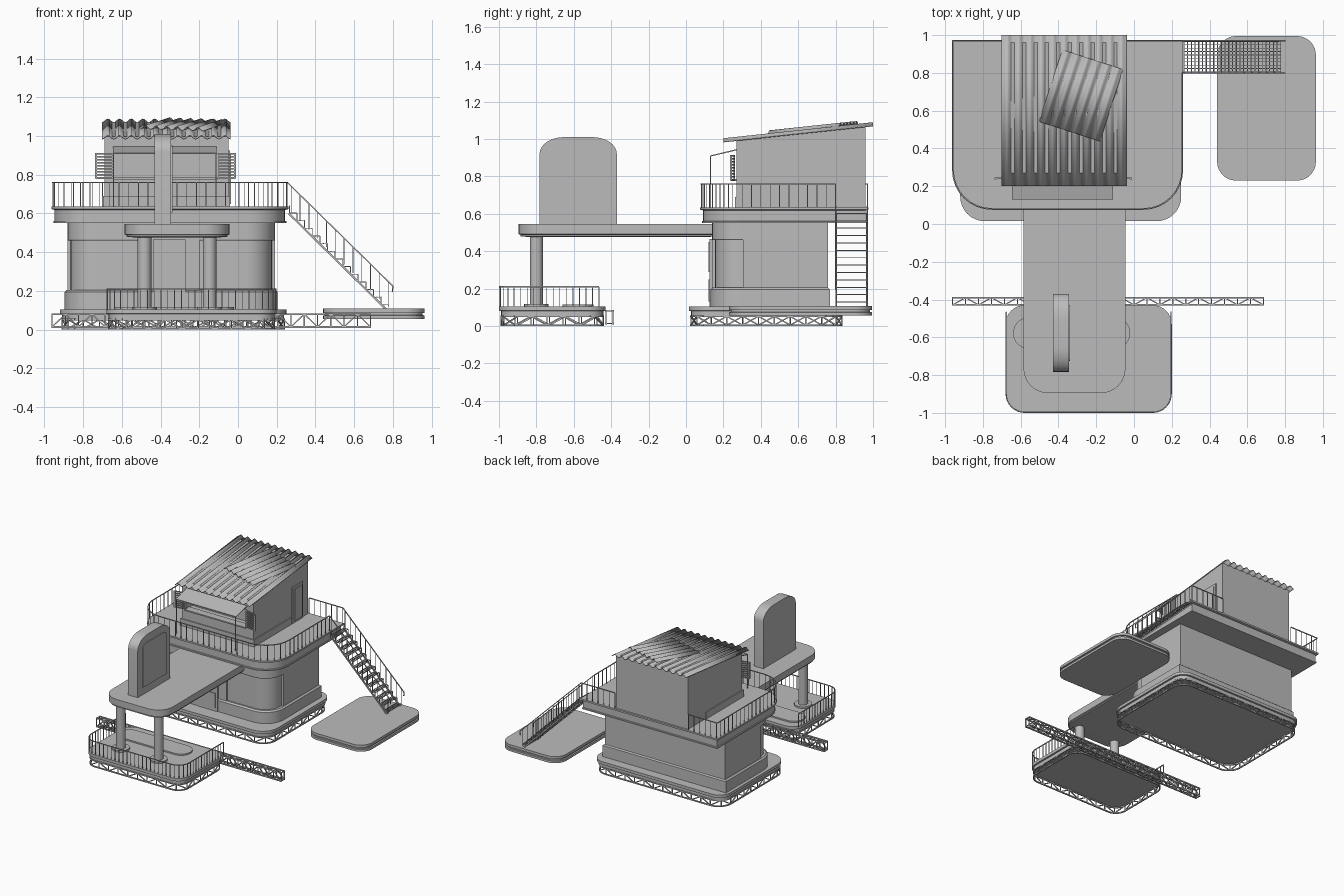
import bpy, bmesh, math
from mathutils import Vector, Matrix

if "Cube" in bpy.data.objects:
    bpy.data.objects.remove(bpy.data.objects["Cube"])

grey = bpy.data.materials.new("plain_grey")
grey.diffuse_color = (0.5, 0.5, 0.5, 1)
grey.use_nodes = True
grey.node_tree.nodes["Principled BSDF"].inputs["Base Color"].default_value = grey.diffuse_color


def finish(name, bm, smooth=False):
    bmesh.ops.recalc_face_normals(bm, faces=bm.faces)
    me = bpy.data.meshes.new(name)
    bm.to_mesh(me)
    bm.free()
    me.materials.append(grey)
    ob = bpy.data.objects.new(name, me)
    bpy.context.collection.objects.link(ob)
    if smooth:
        bpy.ops.object.select_all(action='DESELECT')
        ob.select_set(True)
        bpy.context.view_layer.objects.active = ob
        bpy.ops.object.shade_smooth_by_angle(angle=math.radians(30))
    return ob


def outline(x0, x1, y0, y1, rf, rb, inset=0, n=8):
    """Rectangle with rounded front (rf) and back (rb) corners, counter-clockwise."""
    pts = []
    for cx, cy, sx, sy, r, a0 in ((x0, y0, 1, 1, rf, 180), (x1, y0, -1, 1, rf, 270),
                                  (x1, y1, -1, -1, rb, 0), (x0, y1, 1, -1, rb, 90)):
        cx, cy = cx + sx * inset, cy + sy * inset
        if r == 0:
            pts.append((cx, cy))
            continue
        r = max(r - inset, 0.002)
        for i in range(n + 1):
            a = math.radians(a0 + 90 * i / n)
            pts.append((cx + sx * r + r * math.cos(a), cy + sy * r + r * math.sin(a)))
    return pts


def slab(name, rect, rf, rb, profile):
    """Stack of outlines; profile is a list of (inset, z) from bottom to top."""
    bm = bmesh.new()
    rings = [[bm.verts.new((x, y, z)) for x, y in outline(*rect, rf, rb, i)] for i, z in profile]
    for a, b in zip(rings, rings[1:]):
        for k in range(len(a)):
            j = (k + 1) % len(a)
            bm.faces.new((a[k], a[j], b[j], b[k]))
    bm.faces.new(rings[0])
    bm.faces.new(rings[-1])
    return finish(name, bm, True)


def box(bm, x0, x1, y0, y1, z0, z1):
    m = Matrix.Translation(((x0 + x1) / 2, (y0 + y1) / 2, (z0 + z1) / 2))
    bmesh.ops.create_cube(bm, size=1, matrix=m @ Matrix.Diagonal((x1 - x0, y1 - y0, z1 - z0, 1)))


def boxes(name, *dims):
    bm = bmesh.new()
    for d in dims:
        box(bm, *d)
    return finish(name, bm)


def bar(bm, a, b, w):
    a, b = Vector(a), Vector(b)
    d = b - a
    m = Matrix.Translation((a + b) / 2) @ d.to_track_quat('Z', 'Y').to_matrix().to_4x4()
    bmesh.ops.create_cube(bm, size=1, matrix=m @ Matrix.Diagonal((w, w, d.length, 1)))


def side_prism(name, pts, x0, x1, smooth=False):
    """Extrude a (y, z) outline along x."""
    bm = bmesh.new()
    f = bm.faces.new([bm.verts.new((x0, y, z)) for y, z in pts])
    r = bmesh.ops.extrude_face_region(bm, geom=[f])
    bmesh.ops.translate(bm, vec=(x1 - x0, 0, 0), verts=[v for v in r['geom'] if isinstance(v, bmesh.types.BMVert)])
    return finish(name, bm, smooth)


def resample(pts, step):
    pts = [Vector(p) for p in pts]
    lens = [(b - a).length for a, b in zip(pts, pts[1:])]
    total = sum(lens)
    n = max(1, round(total / step))
    out = []
    for i in range(n + 1):
        d = total * i / n
        for a, b, l in zip(pts, pts[1:], lens):
            if d <= l + 1e-6:
                out.append(a.lerp(b, min(d / l, 1)))
                break
            d -= l
    return out


def railing(name, path, z0, z1, step=0.05):
    bm = bmesh.new()
    for a, b in zip(path, path[1:]):
        bar(bm, (*a, z1), (*b, z1), 0.006)
    for p in resample(path, step):
        bar(bm, (*p, z0), (*p, z1), 0.004)
    finish(name, bm)


def truss_ring(name, rect, r):
    loop = outline(*rect, r, r, 0.012)
    loop.append(loop[0])
    bm = bmesh.new()
    for z in (0.005, 0.052):
        for a, b in zip(loop, loop[1:]):
            bar(bm, (*a, z), (*b, z), 0.009)
    pts = resample(loop, 0.085)
    for i, (a, b) in enumerate(zip(pts, pts[1:])):
        za, zb = (0.005, 0.052) if i % 2 else (0.052, 0.005)
        bar(bm, (*a, za), (*b, zb), 0.007)
        bar(bm, (*a, 0.005), (*a, 0.052), 0.006)
    finish(name, bm)


# Ground platforms with truss rims
base = [(0.012, 0.055), (0.012, 0.08), (0, 0.082), (0, 0.105)]
main_rect, front_rect = (-0.92, 0.25, 0.015, 0.845), (-0.68, 0.2, -1.0, -0.43)
slab("main_base", main_rect, 0.13, 0.1, base)
truss_ring("main_base_truss", main_rect, 0.12)
slab("front_base", front_rect, 0.1, 0.1, base)
truss_ring("front_base_truss", front_rect, 0.1)
slab("stair_landing", (0.44, 0.963, 0.23, 0.995), 0.1, 0.1,
     [(0, 0.055), (0, 0.073), (0.01, 0.075), (0.01, 0.085), (0, 0.087), (0, 0.108)])

# Ground floor with recessed corner windows and a door
body = (-0.88, 0.19, 0.14, 0.76)
slab("body_skirt", (-0.895, 0.205, 0.13, 0.77), 0.16, 0, [(0, 0.1), (0, 0.195), (0.012, 0.205)])
slab("body_window_band", body, 0.15, 0, [(0.015, 0.2), (0.015, 0.465)])
slab("body_upper_band", body, 0.15, 0, [(0.003, 0.46), (0, 0.465), (0, 0.56)])
boxes("body_walls", (-0.88, 0.19, 0.305, 0.76, 0.2, 0.465), (-0.51, -0.44, 0.14, 0.3, 0.2, 0.465),
      (-0.27, -0.2, 0.14, 0.3, 0.2, 0.465))
boxes("front_door", (-0.44, -0.27, 0.125, 0.16, 0.105, 0.465), (-0.42, -0.29, 0.119, 0.127, 0.29, 0.45),
      (-0.42, -0.29, 0.119, 0.127, 0.13, 0.25))

# Upper deck and walkway
deck = (-0.963, 0.26, 0.075, 0.975)
slab("upper_deck", deck, 0.21, 0,
     [(0.01, 0.55), (0.01, 0.56), (0.016, 0.562), (0.016, 0.618), (0, 0.622), (0, 0.635)])
slab("walkway", (-0.585, -0.045, -0.895, 0.17), 0.13, 0,
     [(0.05, 0.476), (0.01, 0.48), (0.01, 0.488), (0, 0.492), (0, 0.545)])
o = outline(*deck, 0.21, 0, 0.006)
arc = o[:-2]
railing("deck_railing", [(-0.70, 0.969), o[-1]] + arc + [(0.254, 0.8)], 0.635, 0.76)
railing("deck_back_railing", [(0.254, 0.969), (-0.045, 0.969)], 0.635, 0.76)
o = outline(*front_rect, 0.1, 0, 0.004)
railing("front_base_railing", [(-0.676, -0.465)] + o[:-2] + [(0.196, -0.465)], 0.105, 0.21, 0.035)

# Columns and floor pads
for x, side in ((-0.483, "left"), (-0.147, "right")):
    bm = bmesh.new()
    for r, z0, z1 in ((0.035, 0.1, 0.485), (0.065, 0.1, 0.118)):
        bmesh.ops.create_cone(bm, cap_ends=True, segments=24, radius1=r, radius2=r, depth=z1 - z0,
                              matrix=Matrix.Translation((x, -0.8, (z0 + z1) / 2)))
    finish(side + "_column", bm, True)
slab("floor_pad", (-0.64, -0.02, -0.66, -0.495), 0.082, 0.082, [(0, 0.1), (0, 0.116)])

# Upright panel with rounded top and an inset screen


def arch(y0, y1, z0, z1, ry, rz):
    pts = [(y0, z0), (y1, z0)]
    for cy, a0 in ((y1 - ry, 0), (y0 + ry, 90)):
        for i in range(9):
            a = math.radians(a0 + 90 * i / 8)
            pts.append((cy + ry * math.cos(a), z1 - rz + rz * math.sin(a)))
    return pts


side_prism("upright_panel", arch(-0.783, -0.37, 0.54, 1.01, 0.13, 0.09), -0.43, -0.345, True)
side_prism("upright_screen", arch(-0.725, -0.43, 0.605, 0.95, 0.08, 0.02), -0.346, -0.338, True)

# Hut: rear block plus a frame around the serving window


def slope(y):
    return 0.99 + (y - 0.2) * 0.107


def block(name, x0, x1, y0, y1, z0, z1=None):
    side_prism(name, [(y0, z0), (y1, z0), (y1, z1 or slope(y1)), (y0, z1 or slope(y0))], x0, x1)


block("hut_rear", -0.69, -0.05, 0.34, 0.96, 0.63)
block("hut_under_window", -0.69, -0.05, 0.27, 0.34, 0.63, 0.78)
block("hut_over_window", -0.69, -0.05, 0.27, 0.34, 0.91)
block("hut_left_jamb", -0.69, -0.645, 0.27, 0.34, 0.78, 0.91)
block("hut_right_jamb", -0.105, -0.05, 0.27, 0.34, 0.78, 0.91)
boxes("hut_skirt", (-0.698, -0.042, 0.262, 0.74, 0.63, 0.69))
boxes("window_counter", (-0.645, -0.105, 0.24, 0.3, 0.775, 0.785))
boxes("hut_door", (-0.06, -0.042, 0.75, 0.89, 0.635, 0.925), (-0.045, -0.036, 0.775, 0.87, 0.65, 0.905))

# Awning with poles
side_prism("awning", [(0.275, 0.947), (0.13, 0.912), (0.13, 0.906), (0.275, 0.94)], -0.645, -0.11)
bm = bmesh.new()
for x in (-0.642, -0.113):
    bar(bm, (x, 0.132, 0.635), (x, 0.132, 0.908), 0.005)
finish("awning_poles", bm)

# Louvred shutters, swung open
bm = bmesh.new()
for hinge, tip in ((-0.645, -0.733), (-0.105, -0.015)):
    a, b = Vector((hinge, 0.258, 0)), Vector((tip, 0.24, 0))
    for p in (a, b):
        bar(bm, p + Vector((0, 0, 0.78)), p + Vector((0, 0, 0.912)), 0.01)
    for i in range(9):
        h = Vector((0, 0, 0.783 + i * 0.0158))
        bar(bm, a + h, b + h, 0.008)
finish("shutters", bm)


# Corrugated roof and loose patch sheet
def corrugated(name, cx, cy, w, l, waves, turn, lift):
    bm = bmesh.new()
    n = waves * 8
    c, s = math.cos(turn), math.sin(turn)
    rows = []
    for v in (-l / 2, l / 2):
        row = []
        for i in range(n + 1):
            u = w * (i / n - 0.5)
            x, y = cx + u * c - v * s, cy + u * s + v * c
            z = slope(y) + lift + 0.009 * (1 - math.cos(math.tau * i / 8))
            row.append(bm.verts.new((x, y, z)))
        rows.append(row)
    for i in range(n):
        bm.faces.new((rows[0][i], rows[0][i + 1], rows[1][i + 1], rows[1][i]))
    ob = finish(name, bm, True)
    mod = ob.modifiers.new("thickness", 'SOLIDIFY')
    mod.thickness = 0.004


corrugated("roof", -0.37, 0.6, 0.665, 0.8, 11, 0, -0.004)
corrugated("roof_patch", -0.28, 0.68, 0.34, 0.4, 6, math.radians(-18), 0.012)

# Stairs: grated treads, stringers and handrails
bm = bmesh.new()
steps = 13
for i in range(steps):
    x, z = 0.265 + i * 0.0395, 0.602 - i * 0.0395
    for k in range(3):
        xx = x + k * 0.019
        bar(bm, (xx, 0.803, z), (xx, 0.968, z), 0.005)
    for k in range(10):
        y = 0.805 + k * 0.018
        bar(bm, (x, y, z), (x + 0.04, y, z), 0.004)
    for y in (0.803, 0.968):
        bar(bm, (x, y, z), (x, y, z + 0.0395), 0.005)
for y in (0.803, 0.968):
    bar(bm, (0.262, y, 0.6), (0.765, y, 0.105), 0.01)
finish("stairs", bm)
bm = bmesh.new()
for y in (0.8, 0.97):
    bar(bm, (0.255, y, 0.76), (0.8, y, 0.225), 0.006)
    bar(bm, (0.8, y, 0.225), (0.797, y, 0.195), 0.006)
    for i in range(12):
        x = 0.275 + i * 0.0455
        z = 0.76 - (x - 0.255) * 0.982
        bar(bm, (x, y, z), (x, y, z - 0.135), 0.004)
finish("stair_handrails", bm)

# Long lattice girder behind the front base
bm = bmesh.new()
ys, zs = (-0.428, -0.39), (0.014, 0.08)
pts = [-0.96 + i * 1.645 / 24 for i in range(25)]
for y in ys:
    for z in zs:
        bar(bm, (-0.963, y, z), (0.688, y, z), 0.009)
for i, x in enumerate(pts):
    for k in (0, 1):
        bar(bm, (x, ys[k], zs[0]), (x, ys[k], zs[1]), 0.006)
        bar(bm, (x, ys[0], zs[k]), (x, ys[1], zs[k]), 0.006)
        if i < 24:
            bar(bm, (x, ys[k], zs[i % 2]), (pts[i + 1], ys[k], zs[1 - i % 2]), 0.006)
            bar(bm, (x, ys[i % 2], zs[k]), (pts[i + 1], ys[1 - i % 2], zs[k]), 0.006)
finish("lattice_girder", bm)
